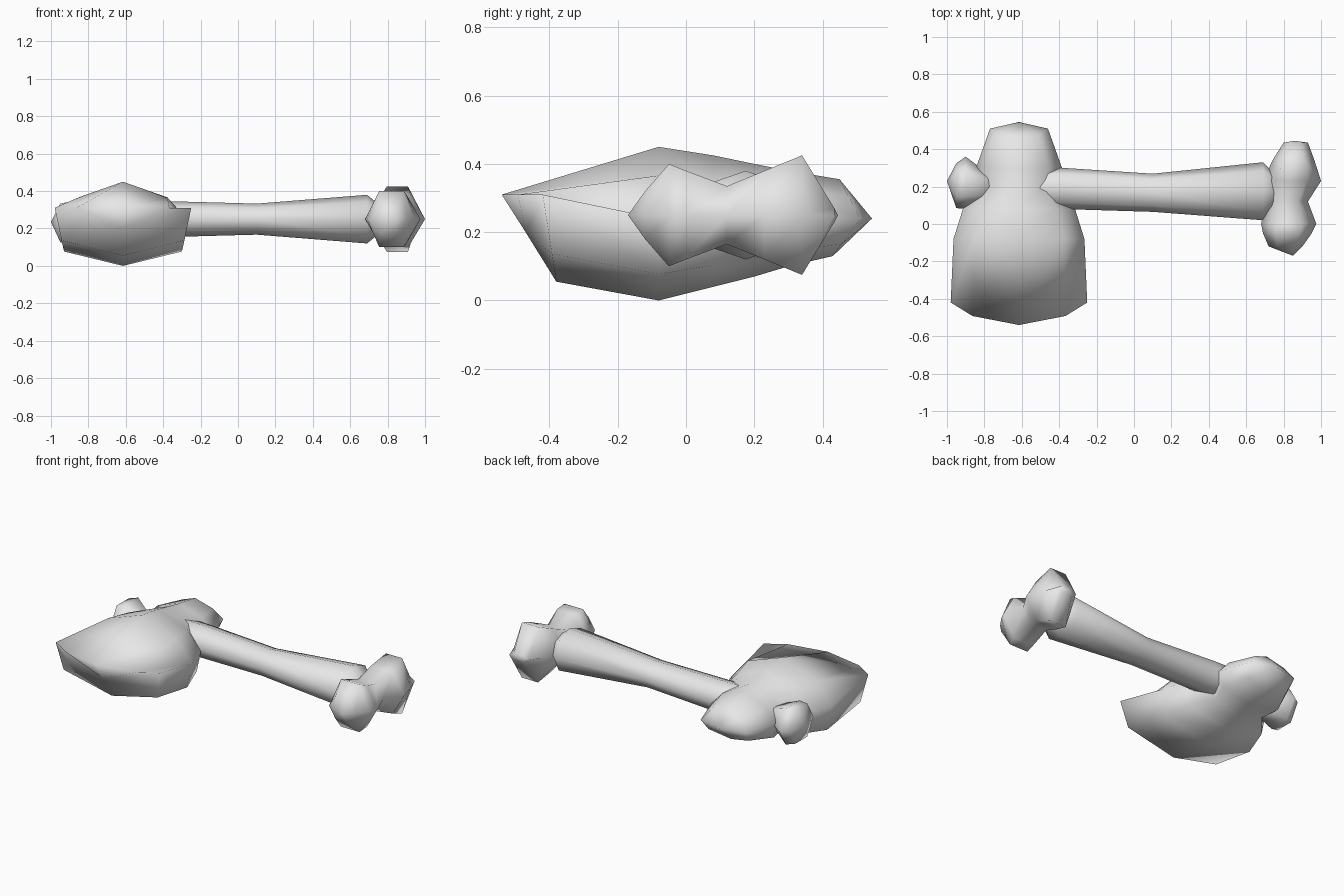
import bpy, bmesh
from math import sin, cos, pi
from mathutils import Vector

if "Cube" in bpy.data.objects:
    bpy.data.objects.remove(bpy.data.objects["Cube"], do_unlink=True)

# One plain grey for the whole model
grey = bpy.data.materials.new("plain_grey")
grey.use_nodes = True
color = (0.8, 0.8, 0.8, 1)
grey.diffuse_color = color
grey.node_tree.nodes["Principled BSDF"].inputs["Base Color"].default_value = color


def loft(name, start, rings, end):
    """Skin a list of rings and close both ends with a fan to a tip."""
    bm = bmesh.new()
    loops = [[bm.verts.new(p) for p in ring] for ring in rings]
    count = len(loops[0])
    for a, b in zip(loops, loops[1:]):
        for i in range(count):
            j = (i + 1) % count
            bm.faces.new((a[i], a[j], b[j], b[i]))
    for tip, loop in ((start, loops[0]), (end, loops[-1])):
        apex = bm.verts.new(tip)
        for i in range(count):
            bm.faces.new((apex, loop[i], loop[(i + 1) % count]))
    bmesh.ops.recalc_face_normals(bm, faces=bm.faces)
    mesh = bpy.data.meshes.new(name)
    bm.to_mesh(mesh)
    bm.free()
    for poly in mesh.polygons:
        poly.use_smooth = True
    mesh.materials.append(grey)
    obj = bpy.data.objects.new(name, mesh)
    bpy.context.collection.objects.link(obj)
    return obj


def ring_along_x(x, y, ry, rz, sides, z=0.25):
    angles = [2 * pi * i / sides for i in range(sides)]
    return [Vector((x, y + ry * cos(a), z + rz * sin(a))) for a in angles]


def ring_along_y(y, x0, x1, half_z, sides=6, z=0.25):
    mid, rx, rz = (x0 + x1) / 2, (x1 - x0) / 2, half_z / sin(pi / 3)
    angles = [2 * pi * i / sides for i in range(sides)]
    return [Vector((mid + rx * cos(a), y, z + rz * sin(a))) for a in angles]


def head_ring(width, top, side, bottom):
    """Eight-sided symmetric section; top, side and bottom are (y, z) pairs."""
    cx = -0.615
    top, side, bottom = Vector(top), Vector(side), Vector(bottom)
    shoulder, lower = side.lerp(top, 0.6), side.lerp(bottom, 0.68)
    half = [(0, top), (0.68, shoulder), (1, side), (0.9, lower), (0, bottom)]
    full = half + [(-f, p) for f, p in half[3:0:-1]]
    return [Vector((cx + f * width, p.x, p.y)) for f, p in full]


# Stone head: broad wedge face at the front, narrow waist, rounded back
loft("hammer_head", (-0.615, -0.47, 0.2), [
    head_ring(0.365, (-0.54, 0.31), (-0.42, 0.31), (-0.38, 0.055)),
    head_ring(0.35, (-0.08, 0.45), (-0.08, 0.24), (-0.08, 0)),
    head_ring(0.3, (0.08, 0.425), (0.08, 0.24), (0.08, 0.04)),
    head_ring(0.19, (0.2, 0.4), (0.2, 0.24), (0.2, 0.07)),
    head_ring(0.23, (0.3, 0.38), (0.3, 0.24), (0.3, 0.1)),
    head_ring(0.155, (0.45, 0.355), (0.51, 0.24), (0.43, 0.13)),
], (-0.615, 0.545, 0.24))

# Bone shaft, slimmest near the middle
loft("bone_shaft", (-0.75, 0.2, 0.25), [
    ring_along_x(-0.7, 0.195, 0.11, 0.097, 8),
    ring_along_x(-0.38, 0.19, 0.11, 0.096, 8),
    ring_along_x(0.1, 0.167, 0.102, 0.083, 8),
    ring_along_x(0.69, 0.175, 0.155, 0.13, 8),
], (0.85, 0.17, 0.25))

# Two-lobed knuckle at the free end of the bone
loft("bone_knuckle", (0.85, -0.17, 0.25), [
    ring_along_y(-0.12, 0.72, 0.9, 0.07),
    ring_along_y(-0.05, 0.69, 0.95, 0.15),
    ring_along_y(0, 0.68, 0.975, 0.13),
    ring_along_y(0.12, 0.7, 0.93, 0.085),
    ring_along_y(0.23, 0.69, 1, 0.13),
    ring_along_y(0.34, 0.74, 0.965, 0.175),
    ring_along_y(0.435, 0.8, 0.93, 0.02),
], (0.86, 0.445, 0.25))

# Small bone end poking out of the far side of the head
loft("bone_tip", (-0.6, 0.2, 0.23), [
    ring_along_x(-0.82, 0.2, 0.1, 0.09, 6, 0.23),
    ring_along_x(-0.9, 0.22, 0.14, 0.13, 6, 0.23),
    ring_along_x(-0.95, 0.205, 0.12, 0.12, 6, 0.23),
], (-1, 0.23, 0.235))
